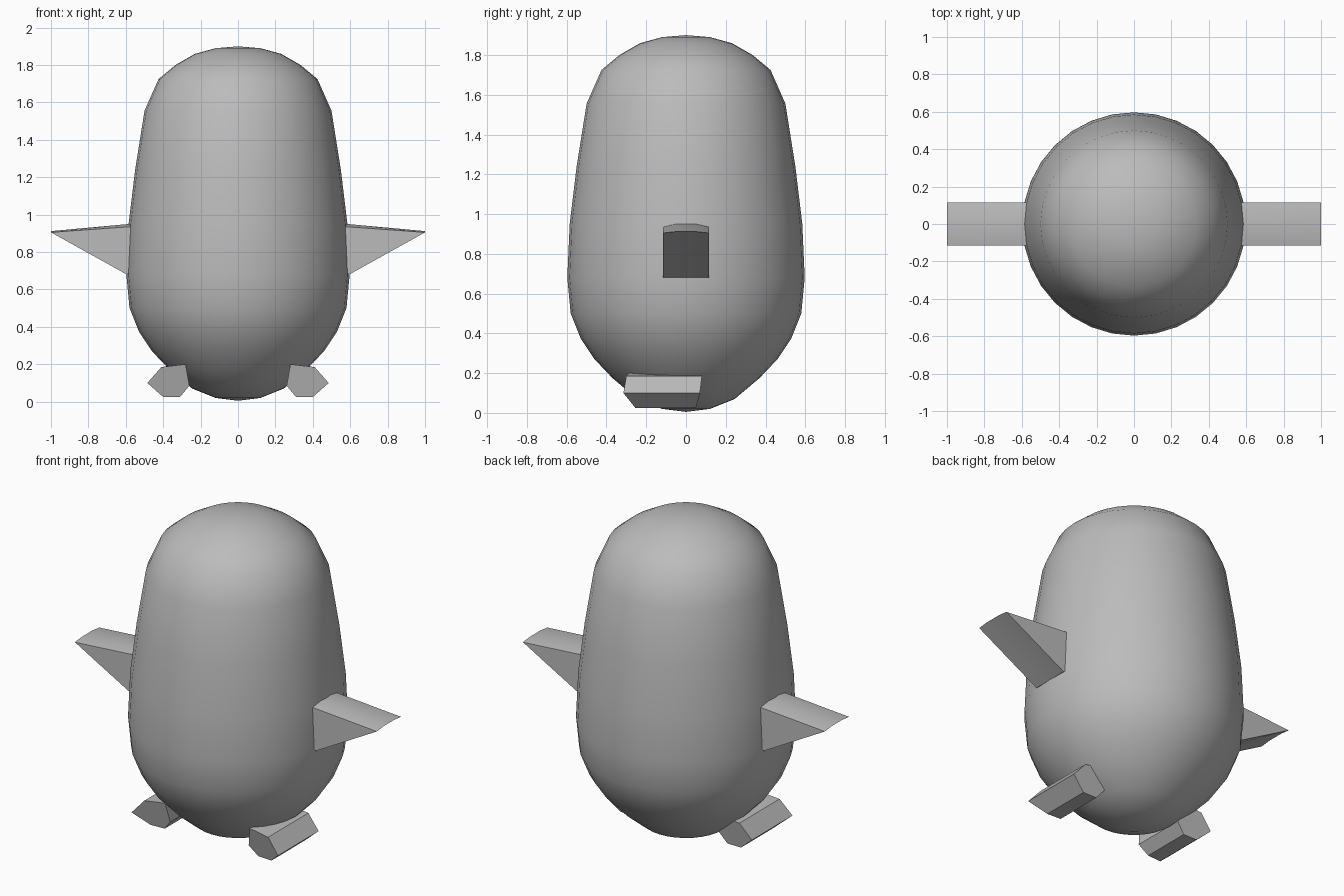
import bpy, bmesh, math

if "Cube" in bpy.data.objects:
    bpy.data.objects.remove(bpy.data.objects["Cube"])

grey = bpy.data.materials.new("plain grey")
grey.diffuse_color = (0.5, 0.5, 0.5, 1)
grey.use_nodes = True
grey.node_tree.nodes["Principled BSDF"].inputs["Base Color"].default_value = grey.diffuse_color


def make_object(name, bm, angle):
    bmesh.ops.recalc_face_normals(bm, faces=bm.faces)
    mesh = bpy.data.meshes.new(name)
    bm.to_mesh(mesh)
    bm.free()
    mesh.materials.append(grey)
    obj = bpy.data.objects.new(name, mesh)
    bpy.context.collection.objects.link(obj)
    bpy.ops.object.select_all(action='DESELECT')
    obj.select_set(True)
    bpy.context.view_layer.objects.active = obj
    bpy.ops.object.shade_smooth_by_angle(angle=math.radians(angle))
    return obj


def loft(name, rings, angle):
    """Skin a stack of equal-length vertex rings and cap both ends."""
    bm = bmesh.new()
    loops = [[bm.verts.new(p) for p in ring] for ring in rings]
    n = len(loops[0])
    for a, b in zip(loops, loops[1:]):
        for i in range(n):
            j = (i + 1) % n
            bm.faces.new((a[i], a[j], b[j], b[i]))
    bm.faces.new(loops[0])
    bm.faces.new(loops[-1])
    return make_object(name, bm, angle)


# Body: egg-shaped lathe
profile = [(0, 0.005), (0.12, 0.02), (0.245, 0.07), (0.37, 0.175), (0.46, 0.27),
           (0.53, 0.375), (0.58, 0.50), (0.597, 0.68), (0.585, 0.95), (0.55, 1.24),
           (0.50, 1.555), (0.425, 1.725), (0.335, 1.80), (0.23, 1.86),
           (0.12, 1.89), (0, 1.90)]
bm = bmesh.new()
line = [bm.verts.new((r, 0, z)) for r, z in profile]
edges = [bm.edges.new(pair) for pair in zip(line, line[1:])]
bmesh.ops.spin(bm, geom=line + edges, cent=(0, 0, 0), axis=(0, 0, 1),
               angle=math.tau, steps=32)
bmesh.ops.remove_doubles(bm, verts=bm.verts, dist=0.001)
make_object("body", bm, 60)

for side, label in ((1, "right"), (-1, "left")):
    # Flipper: wedge narrowing to a flat tip, gently crowned on top
    rings = []
    for y, top, tip in ((-0.115, 0.935, 0.905), (-0.05, 0.95, 0.912),
                        (0.05, 0.95, 0.912), (0.115, 0.935, 0.905)):
        rings.append([(side * x, y, z) for x, z in
                      ((0.50, 0.74), (0.595, 0.68), (1.0, tip),
                       (0.585, top), (0.50, top))])
    loft(label + "_flipper", rings, 30)

    # Foot: stub angled outward, with its lower edges drawn in
    section = [(0.28, 0.20), (0.41, 0.185), (0.485, 0.10),
               (0.40, 0.025), (0.31, 0.025), (0.26, 0.085)]
    front = (-0.29, -0.30, -0.315, -0.255, -0.25, -0.27)
    back = (0.08, 0.08, 0.07, 0.05, 0.05, 0.06)
    loft(label + "_foot",
         [[(side * x, y, z) for (x, z), y in zip(section, ys)]
          for ys in (front, back)], 35)
